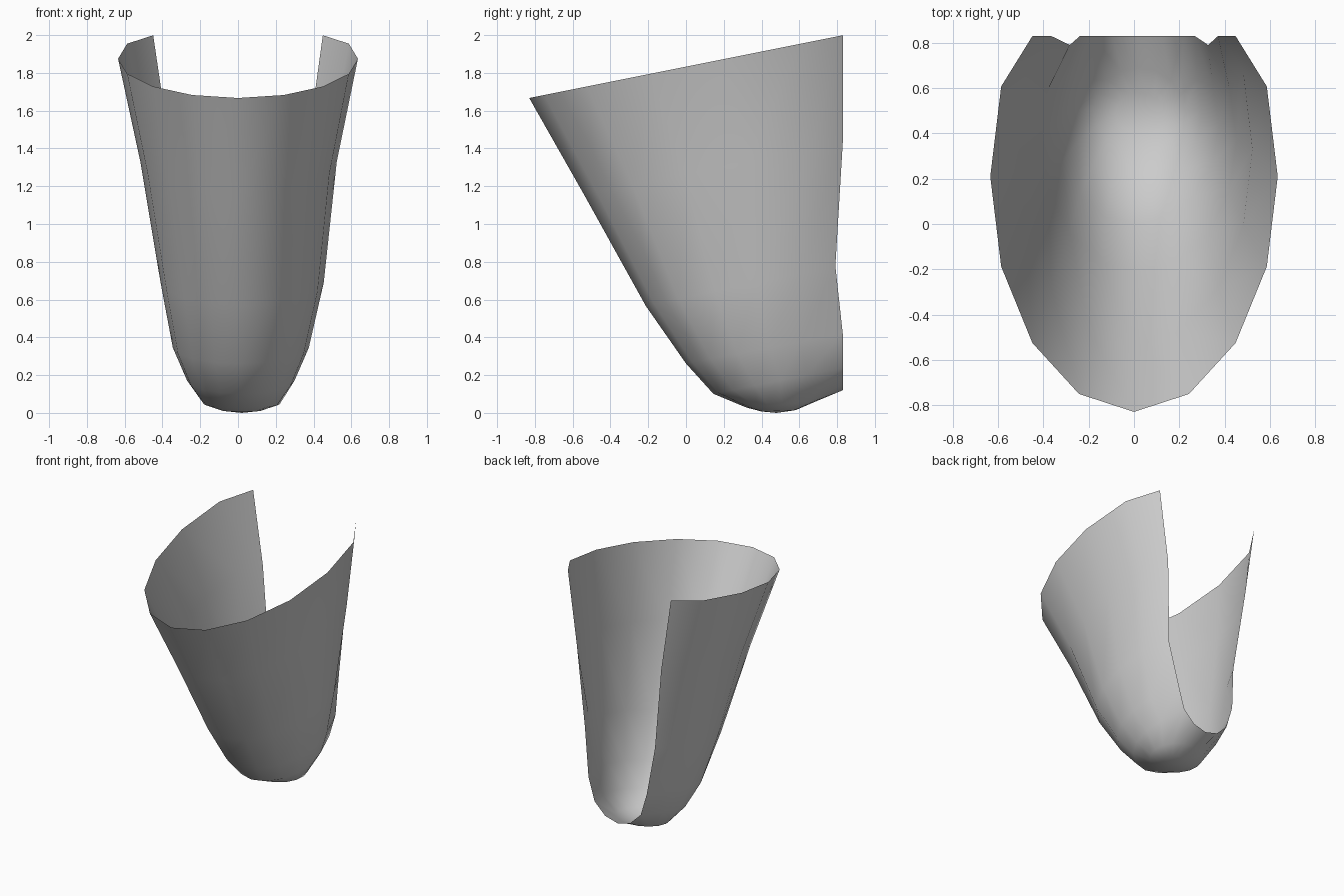
import bpy
import bmesh
from math import sin, cos, radians

if "Cube" in bpy.data.objects:
    bpy.data.objects.remove(bpy.data.objects["Cube"])

SEG = 16
BACK = 0.83          # plane where the back is cut open

# Tilted elliptical rings, rim to base: centre x, y, z, half width, half depth, tilt
RINGS = [
    (0.000, 0.210, 1.875, 0.635, 1.040, 0.20),
    (0.003, 0.330, 1.330, 0.520, 0.870, 0.20),
    (0.022, 0.375, 0.690, 0.432, 0.588, 0.21),
    (0.015, 0.440, 0.345, 0.360, 0.440, 0.19),
    (0.015, 0.500, 0.172, 0.285, 0.355, 0.20),
    (0.020, 0.505, 0.045, 0.200, 0.185, 0.09),
    (0.020, 0.490, 0.011, 0.100, 0.090, 0.04),
]
# Heights of the lower back lip, by steps from the front
LIP_Z = {6: 0.24, 7: 0.15, 8: 0.12}

bm = bmesh.new()


def ring(k, cx, cy, cz, a, b, tilt):
    """Ring vertices keyed by step from the front; upper rings stay open."""
    verts = {}
    for i in (range(-6, 7) if k < 4 else range(-7, 9)):
        t = radians(360 / SEG * i)
        x, y = cx + a * sin(t), min(cy - b * cos(t), BACK)
        if k in (3, 4) and abs(i) >= 6:
            y = BACK
        z = cz + tilt * (y - cy)
        if k == 4:
            z = LIP_Z.get(abs(i), z)
        verts[i] = bm.verts.new((x, y, z))
    return verts


rings = [ring(k, *r) for k, r in enumerate(RINGS)]

# Curved wall, open at the back above the lip
for up, low in zip(rings, rings[1:]):
    for i in range(-7, 9):
        j = i + 1 if i < 8 else -7
        if all(n in r for n in (i, j) for r in (up, low)):
            bm.faces.new((low[i], low[j], up[j], up[i]))

# Rounded base
pole = bm.verts.new((0.02, 0.48, 0))
last = rings[-1]
for i in range(-7, 9):
    j = i + 1 if i < 8 else -7
    bm.faces.new((pole, last[j], last[i]))

for f in bm.faces:
    f.smooth = True
mesh = bpy.data.meshes.new("wall_basket_shell")
bm.to_mesh(mesh)
bm.free()
obj = bpy.data.objects.new("wall_basket_shell", mesh)
bpy.context.collection.objects.link(obj)
